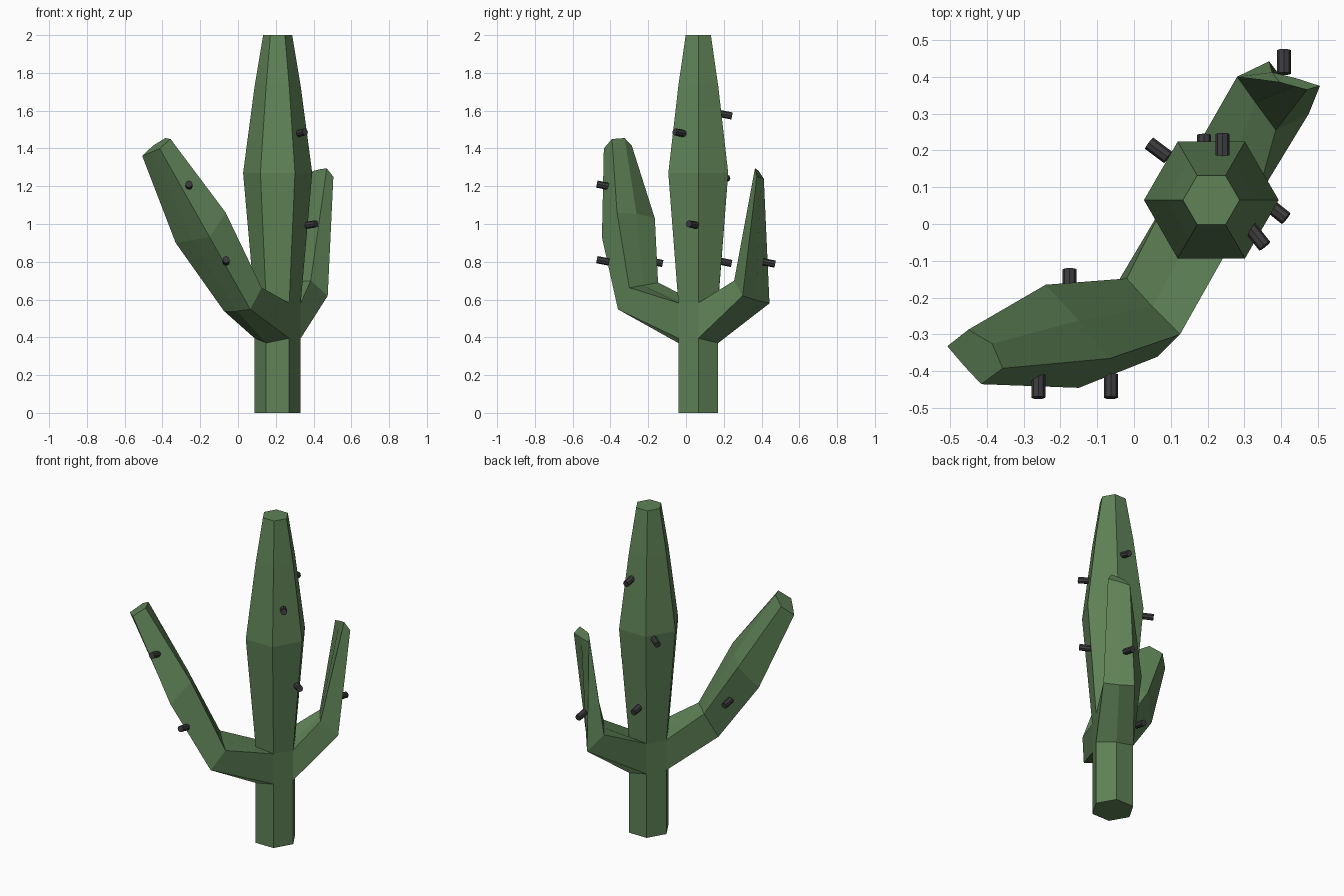
import bpy, bmesh
from math import cos, sin, radians
from mathutils import Vector

if "Cube" in bpy.data.objects:
    bpy.data.objects.remove(bpy.data.objects["Cube"])


def material(name, rgb):
    m = bpy.data.materials.new(name)
    m.diffuse_color = (*rgb, 1)
    m.use_nodes = True
    m.node_tree.nodes["Principled BSDF"].inputs["Base Color"].default_value = m.diffuse_color
    return m


green = material("cactus_green", (0.115, 0.225, 0.095))
dark = material("spine_dark", (0.045, 0.045, 0.048))

CX, CY = 0.21, 0.065
bm = bmesh.new()


def add_ring(points):
    return [bm.verts.new(p) for p in points]


def bridge(a, b, skip=()):
    n = len(a)
    for i in range(n):
        if i not in skip:
            j = (i + 1) % n
            bm.faces.new((a[i], a[j], b[j], b[i]))


# six-sided trunk, open where the two arms grow out
trunk = []
for z, r in [(0, .122), (.395, .122), (.582, .122), (1.27, .183), (1.73, .122), (2, .077)]:
    pts = []
    for k in range(6):
        dz = 0
        if k in (1, 4):
            dz = {.395: -.025, .582: .012}.get(z, 0)
        a = radians(60 * k)
        pts.append((CX + r * cos(a), CY + r * sin(a), z + dz))
    trunk.append(add_ring(pts))
for n in range(5):
    bridge(trunk[n], trunk[n + 1], (0, 1, 3, 4) if n == 1 else ())
bm.faces.new(trunk[0])
bm.faces.new(trunk[-1])


# arm: each section is three lower then three upper points
def add_arm(first, sections):
    k = [first, first + 1, (first + 2) % 6]
    prev = [trunk[1][i] for i in k] + [trunk[2][i] for i in reversed(k)]
    for s in sections:
        ring = add_ring(s)
        bridge(prev, ring)
        prev = ring
    bm.faces.new(prev)


# tall front-left arm
add_arm(3, [
    [(-.075, -.21, .54), (-.005, -.285, .54), (.065, -.36, .548),
     (.125, -.30, .663), (.05, -.225, .675), (-.02, -.148, .69)],
    [(-.33, -.24, .90), (-.24, -.345, .915), (-.15, -.445, .93),
     (-.065, -.365, 1.06), (-.15, -.262, 1.055), (-.24, -.165, 1.03)],
    [(-.507, -.332, 1.36), (-.46, -.387, 1.38), (-.415, -.435, 1.40),
     (-.357, -.392, 1.45), (-.385, -.325, 1.455), (-.45, -.287, 1.415)]])

# short back-right arm
add_arm(0, [
    [(.475, .30, .62), (.42, .372, .597), (.367, .442, .58),
     (.28, .40, .69), (.33, .33, .695), (.385, .255, .70)],
    [(.505, .375, 1.25), (.44, .396, 1.245), (.375, .412, 1.24),
     (.395, .385, 1.28), (.435, .374, 1.29), (.47, .365, 1.295)]])

bmesh.ops.recalc_face_normals(bm, faces=bm.faces)
mesh = bpy.data.meshes.new("cactus_body")
bm.to_mesh(mesh)
bm.free()
body = bpy.data.objects.new("cactus_body", mesh)
bpy.context.collection.objects.link(body)
mesh.materials.append(green)

# short spines: centre, then horizontal direction
spines = [
    ((-.26, -.44, 1.205), (0, -1)), ((-.063, -.44, .805), (0, -1)),
    ((-.175, -.155, .797), (0, 1)), ((.407, .44, .794), (0, 1)),
    ((.24, .212, 1.578), (0, 1)), ((.19, .21, .797), (0, 1)),
    ((.067, .20, 1.245), (-.8, .6)),
    ((.335, -.035, 1.483), (.6, -.75)), ((.388, .035, .997), (.75, -.6))]
for c, (dx, dy) in spines:
    d = Vector((dx, dy, -.2 * dy))
    bpy.ops.mesh.primitive_cylinder_add(
        vertices=8, radius=.019, depth=.065, location=c,
        rotation=d.to_track_quat('Z', 'Y').to_euler())
    bpy.context.object.name = "spine"
    bpy.context.object.data.materials.append(dark)
